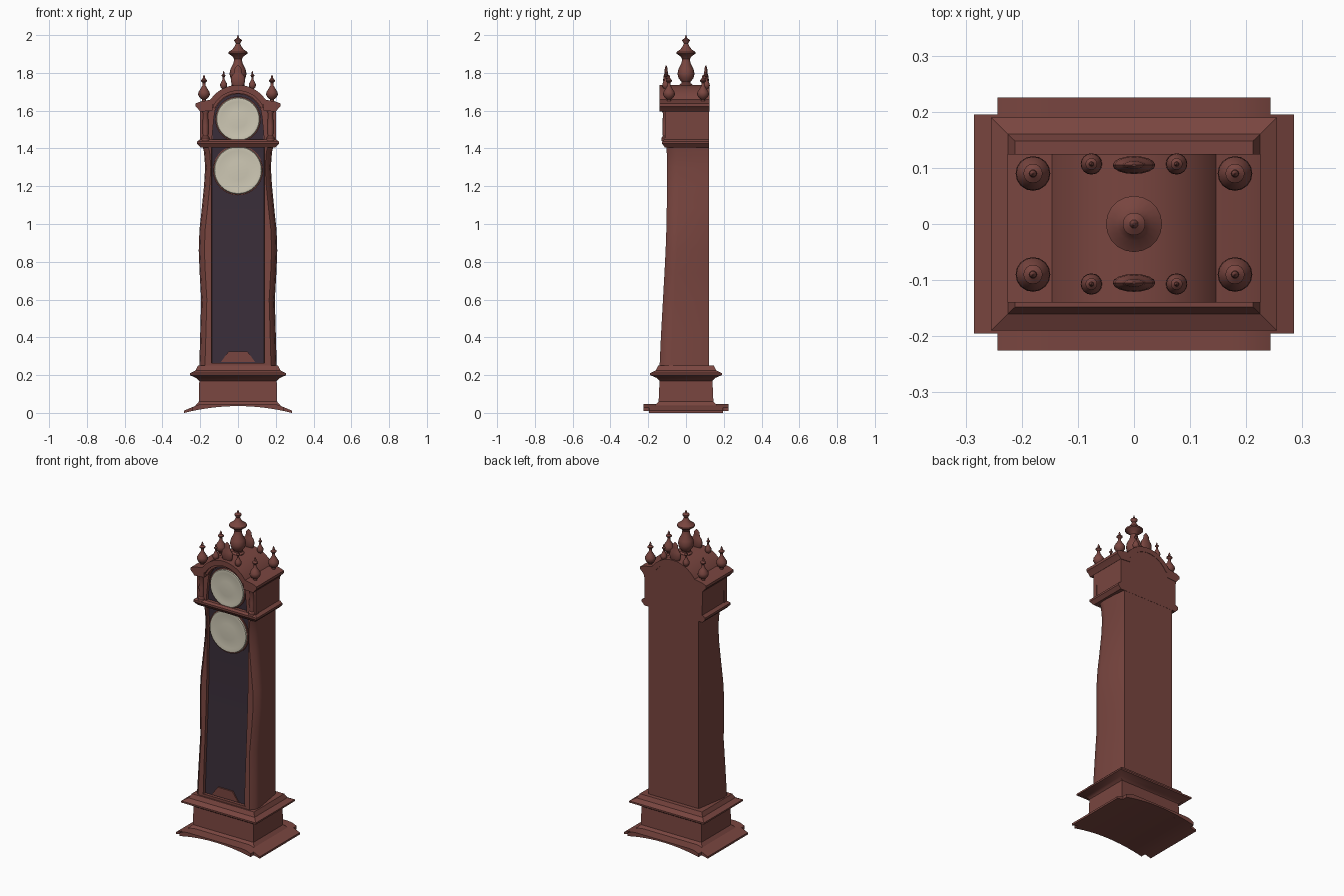
import bpy, bmesh
from math import sin, cos, pi

if "Cube" in bpy.data.objects:
    bpy.data.objects.remove(bpy.data.objects["Cube"])


def material(name, rgb):
    m = bpy.data.materials.new(name)
    m.diffuse_color = (*rgb, 1)
    m.use_nodes = True
    m.node_tree.nodes["Principled BSDF"].inputs["Base Color"].default_value = m.diffuse_color
    return m


WOOD = material("mahogany", (0.19, 0.06, 0.05))
DARK = material("dark_panel", (0.042, 0.027, 0.041))
CREAM = material("cream_dial", (0.62, 0.58, 0.46))


def finish(name, bm, mats, smooth=True):
    bmesh.ops.recalc_face_normals(bm, faces=bm.faces)
    me = bpy.data.meshes.new(name)
    bm.to_mesh(me)
    bm.free()
    ob = bpy.data.objects.new(name, me)
    bpy.context.collection.objects.link(ob)
    for m in mats:
        me.materials.append(m)
    if smooth:
        bpy.ops.object.select_all(action='DESELECT')
        ob.select_set(True)
        bpy.context.view_layer.objects.active = ob
        bpy.ops.object.shade_smooth_by_angle(angle=0.6)
    return ob


def loft(name, rings, mats=(WOOD,), dark_side=None):
    """Skin closed rings of points; optionally give one side the second colour."""
    bm = bmesh.new()
    vs = [[bm.verts.new(p) for p in r] for r in rings]
    n = len(rings[0])
    for a, b in zip(vs, vs[1:]):
        for i in range(n):
            f = bm.faces.new((a[i], a[(i + 1) % n], b[(i + 1) % n], b[i]))
            f.material_index = int(i == dark_side)
    caps = [bm.faces.new(vs[0]), bm.faces.new(vs[-1])]
    bmesh.ops.triangulate(bm, faces=caps)
    return finish(name, bm, mats)


def extrude_y(name, pts, y0, y1, mat=WOOD):
    """Front (x, z) outline carried from y0 to y1."""
    return loft(name, [[(x, y, z) for x, z in pts] for y in (y0, y1)], (mat,))


def lathe(name, profile, loc, mat=WOOD, n=16, scale_y=1, facing_front=False):
    bm = bmesh.new()
    rings = []
    for r, h in profile:
        ring = []
        for i in range(n):
            a = 2 * pi * i / n
            u, v = r * cos(a), r * sin(a)
            p = (u, -h, v) if facing_front else (u, v * scale_y, h)
            ring.append(bm.verts.new([c + d for c, d in zip(loc, p)]))
        rings.append(ring)
    for a, b in zip(rings, rings[1:]):
        for i in range(n):
            bm.faces.new((a[i], a[(i + 1) % n], b[(i + 1) % n], b[i]))
    bm.faces.new(rings[0])
    bm.faces.new(rings[-1])
    return finish(name, bm, (mat,))


def arc(r, cz, a0, a1, n=20):
    return [(r * cos(a0 + (a1 - a0) * i / n), cz + r * sin(a0 + (a1 - a0) * i / n)) for i in range(n + 1)]


# Arched foot, with narrower ends
def foot_outline(x1):
    xs = [x1 * (i / 8 - 1) for i in range(17)]
    bottom = [(x, 0.036 * (1 - (x / 0.285) ** 2)) for x in xs]
    top = [(x, 0.012 + 0.034 * min(1, (0.285 - abs(x)) / 0.08)) for x in reversed(xs)]
    return bottom + top


extrude_y("foot", foot_outline(0.243), -0.225, 0.225)
extrude_y("foot_ends", foot_outline(0.285), -0.195, 0.195)

# Moulded plinth
plinth = [(.225, .165, .04), (.207, .145, .06), (.205, .14, .17), (.222, .155, .185),
          (.255, .19, .2), (.255, .19, .21), (.225, .16, .225), (.212, .148, .25)]
loft("plinth", [[(-x, -y, z), (x, -y, z), (x, y, z), (-x, y, z)] for x, y, z in plinth])

# Wavy trunk with recessed dark front: (z, front half width, front y)
trunk = [(.245, .205, -.14), (.42, .2, -.132), (.6, .195, -.122), (.74, .203, -.114),
         (.86, .208, -.108), (.97, .204, -.104), (1.08, .192, -.102), (1.2, .18, -.1),
         (1.3, .174, -.1), (1.38, .18, -.102), (1.44, .195, -.106)]
rings = []
for z, w, yf in trunk:
    half = [(.172, .122), (w, yf + .06), (w - .006, yf + .025), (w - .03, yf), (.14, yf), (.138, yf + .018)]
    rings.append([(x, y, z) for x, y in half] + [(-x, y, z) for x, y in reversed(half)])
loft("trunk", rings, (WOOD, DARK), dark_side=5)

# Low wooden plaque and sill of the trunk door
extrude_y("door_plaque", [(-.09, .27), (.09, .27), (.05, .325), (-.05, .325)], -.127, -.115)
extrude_y("door_sill", [(-.15, .245), (.15, .245), (.15, .265), (-.15, .265)], -.14, -.11)

# Hood body with arched roof
CZ = 1.56
roof = arc(.17, CZ, .62, pi - .62)
extrude_y("hood_body", [(-.195, 1.43), (.195, 1.43), (.2, 1.635), (.15, 1.64)] + roof
          + [(-.15, 1.64), (-.2, 1.635)], -.088, .123)
extrude_y("hood_panel", [(-.135, 1.435), (.135, 1.435), (.135, CZ)] + arc(.135, CZ, 0, pi)
          + [(-.135, CZ)], -.094, -.087, DARK)

# Front frame around the upper dial
extrude_y("hood_frame", [(.2, 1.43), (.2, 1.635), (.15, 1.64)] + roof
          + [(-.15, 1.64), (-.2, 1.635), (-.2, 1.43), (-.14, 1.43)]
          + arc(.128, CZ, pi, 0) + [(.14, 1.43)], -.112, -.086)
extrude_y("arch_moulding", arc(.176, CZ, .5, pi - .5) + arc(.145, CZ, pi - .5, .5), -.14, .125)
extrude_y("arch_bead", arc(.146, CZ, .4, pi - .4) + arc(.132, CZ, pi - .4, .4), -.126, -.1)

# Hood ledges and columns
ledge = [(.198, .112, 1.405), (.216, .126, 1.425), (.216, .126, 1.437), (.2, .115, 1.448)]
loft("hood_ledge", [[(-x, -y, z), (x, -y, z), (x, .123, z), (-x, .123, z)] for x, y, z in ledge])
for side, s in (("right", 1), ("left", -1)):
    prof = [(.2, 1.595), (.212, 1.61), (.225, 1.622), (.225, 1.638), (.2, 1.648), (.135, 1.66), (.135, 1.6)]
    extrude_y("cornice_" + side, [(s * x, z) for x, z in prof], -.14, .125)
    lathe("hood_column_" + side,
          [(.022, 1.44), (.022, 1.455), (.015, 1.465), (.017, 1.52), (.014, 1.585), (.022, 1.6), (.022, 1.615)],
          (s * .172, -.108, 0))

# Dials, slightly domed with a rim
for name, r, y, z in (("upper_dial", .115, -.094, 1.555), ("lower_dial", .127, -.082, 1.285)):
    lathe(name, [(r, 0), (r, .01), (r * .97, .017), (r * .9, .018), (r * .8, .015), (r * .4, .018), (.004, .019)],
          (0, y, z), CREAM, 40, facing_front=True)
    lathe(name + "_rim", [(r + .006, 0), (r + .006, .009), (r - .002, .011)], (0, y, z), WOOD, 40, facing_front=True)

# Finials: one urn-and-spike profile at several sizes
URN = [(.7, 0), (.7, .06), (.35, .1), (.35, .16), (.75, .22), (1, .32), (.95, .41), (.6, .52),
       (.3, .62), (.25, .72), (.55, .78), (.55, .81), (.22, .86), (.2, .93), (.03, 1)]


def finial(name, x, y, z, r, h, prof=URN, **kw):
    lathe(name, [(a * r, z + b * h) for a, b in prof], (x, y, 0), **kw)


for x in (-1, 1):
    for y in (-1, 1):
        tag = ("left" if x < 0 else "right") + ("_front" if y < 0 else "_back")
        finial("corner_finial_" + tag, x * .18, y * .09, 1.635, .031, .155)
        finial("small_finial_" + tag, x * .076, y * .107, 1.695, .019, .115)
for y, tag in ((-1, "front"), (1, "back")):
    finial("crest_" + tag, 0, y * .105, 1.725, .038, .115,
           [(.6, 0), (.85, .1), (1, .3), (.9, .5), (.6, .62), (.5, .75), (.45, .87), (.1, 1)], scale_y=.42)

# Tall central finial
finial("central_finial", 0, 0, 1.72, .05, .28,
       [(.7, 0), (.7, .06), (.5, .09), (.5, .12), (.8, .19), (.9, .27), (.8, .36), (.5, .46),
        (.4, .55), (.6, .6), (1, .65), (1, .68), (.6, .73), (.38, .78), (.22, .84),
        (.4, .89), (.4, .91), (.15, .94), (.03, 1)], n=20)
